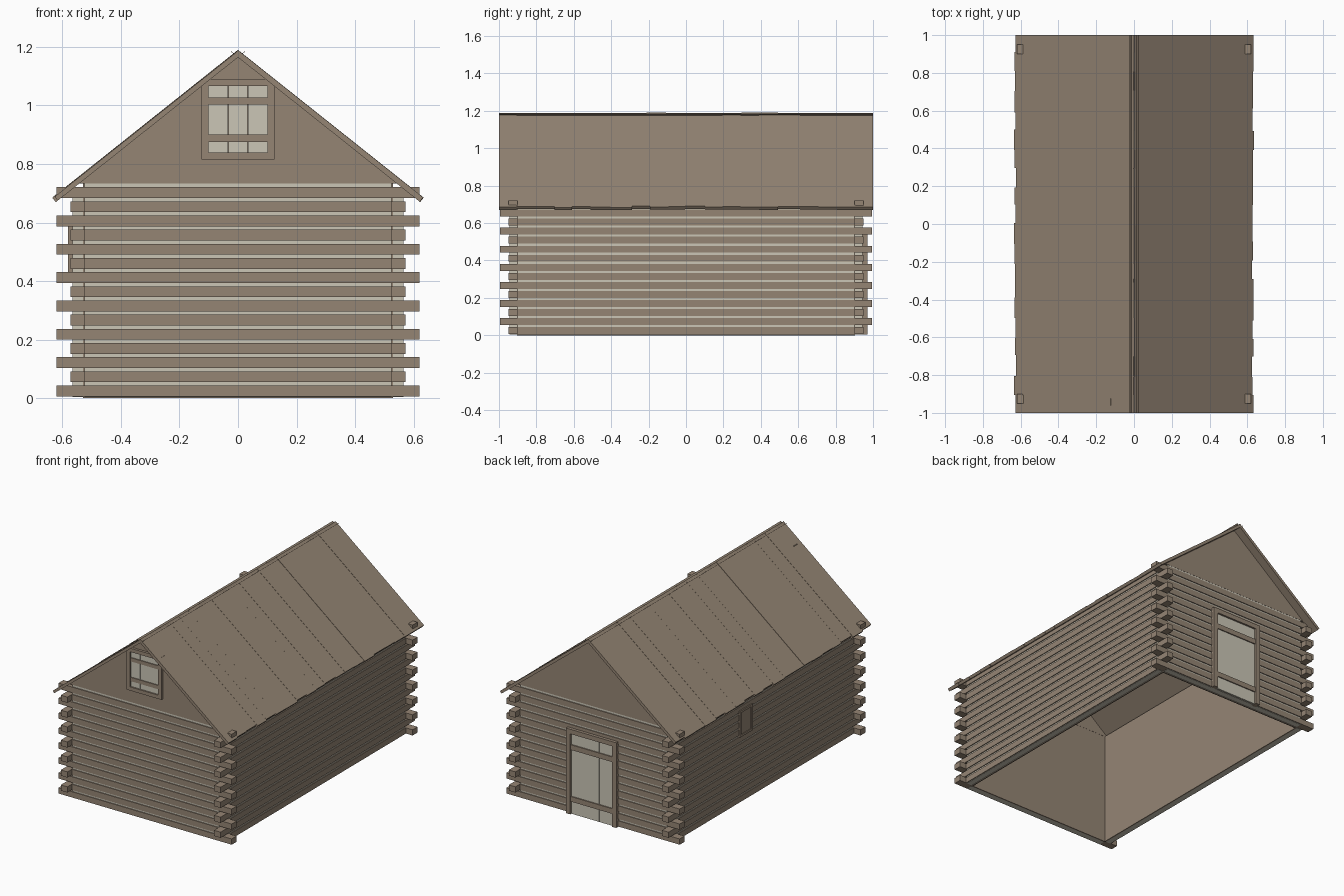
import bpy, bmesh, math, random
from mathutils import Matrix, Vector

random.seed(4)
cube = bpy.data.objects.get("Cube")
if cube:
    bpy.data.objects.remove(cube, do_unlink=True)


def material(name, rgb):
    m = bpy.data.materials.new(name)
    m.use_nodes = True
    m.diffuse_color = (*rgb, 1)
    m.node_tree.nodes["Principled BSDF"].inputs["Base Color"].default_value = (*rgb, 1)
    return m


WOOD = material("weathered_wood", (0.30, 0.235, 0.175))
PALE = material("pale_chinking", (0.60, 0.565, 0.47))


def add_box(bm, x0, x1, y0, y1, z0, z1, frame=Matrix()):
    size = Matrix.Diagonal((x1 - x0, y1 - y0, z1 - z0, 1))
    place = Matrix.Translation(((x0 + x1) / 2, (y0 + y1) / 2, (z0 + z1) / 2))
    bmesh.ops.create_cube(bm, size=1, matrix=frame @ place @ size)


def finish(bm, name, mat):
    bmesh.ops.recalc_face_normals(bm, faces=bm.faces)
    me = bpy.data.meshes.new(name)
    bm.to_mesh(me)
    bm.free()
    me.materials.append(mat)
    ob = bpy.data.objects.new(name, me)
    bpy.context.collection.objects.link(ob)
    return ob


def boxes(name, mat, items, frame=Matrix()):
    bm = bmesh.new()
    for b in items:
        add_box(bm, *b, frame)
    return finish(bm, name, mat)


ROWS, PITCH, FIRST, HALF = 15, 0.0484, 0.0245, 0.0185
IN_X, OUT_X, END_X = 0.525, 0.572, 0.62
IN_Y, OUT_Y, END_Y = 0.90, 0.95, 0.995
TOP = 0.733

# Stacked logs, alternately running past the corners
gable_logs, side_logs = [], []
for i in range(ROWS):
    z = FIRST + i * PITCH
    lx = END_X if i % 2 == 0 else IN_X
    ly = IN_Y if i % 2 == 0 else END_Y
    for s in (-1, 1):
        ya, yb = sorted((s * IN_Y, s * OUT_Y))
        xa, xb = sorted((s * IN_X, s * OUT_X))
        gable_logs.append((-lx, lx, ya, yb, z - HALF, z + HALF))
        side_logs.append((xa, xb, -ly, ly, z - HALF, z + HALF))
boxes("end_wall_logs", WOOD, gable_logs)
boxes("side_wall_logs", WOOD, side_logs)

# Chinking between the logs and flat lining inside
chink, lining = [], []
for s in (-1, 1):
    ya, yb = sorted((s * (IN_Y + 0.004), s * (OUT_Y - 0.006)))
    xa, xb = sorted((s * (IN_X + 0.004), s * (OUT_X - 0.006)))
    chink.append((-IN_X, IN_X, ya, yb, 0.004, TOP))
    chink.append((xa, xb, -IN_Y, IN_Y, 0.004, 0.705))
    ya, yb = sorted((s * (IN_Y - 0.004), s * (IN_Y + 0.004)))
    xa, xb = sorted((s * (IN_X - 0.004), s * (IN_X + 0.004)))
    lining.append((-IN_X, IN_X, ya, yb, 0, TOP))
    lining.append((xa, xb, -IN_Y, IN_Y, 0, TOP))
boxes("chinking", PALE, chink)
boxes("inner_lining", WOOD, lining)

# Triangular gable walls
RIDGE, SLOPE = 1.19, 0.795
PEAK = RIDGE - 0.022
for s, name in ((-1, "front_gable"), (1, "back_gable")):
    bm = bmesh.new()
    hx = (PEAK - TOP) / SLOPE
    tri = [bm.verts.new((x, s * 0.945, z)) for x, z in ((-hx, TOP), (hx, TOP), (0, PEAK))]
    face = bm.faces.new(tri)
    ext = bmesh.ops.extrude_face_region(bm, geom=[face])
    moved = [v for v in ext["geom"] if isinstance(v, bmesh.types.BMVert)]
    bmesh.ops.translate(bm, verts=moved, vec=(0, -s * 0.05, 0))
    finish(bm, name, WOOD)

# Roof planks, slightly uneven in width, length and height
angle = math.atan(SLOPE)
length = 0.635 / math.cos(angle)
COUNT = 20
for s, name in ((1, "left_roof_planks"), (-1, "right_roof_planks")):
    bm = bmesh.new()
    cuts = [-1 + 2 * k / COUNT for k in range(COUNT + 1)]
    cuts[1:-1] = [c + random.uniform(-0.012, 0.012) for c in cuts[1:-1]]
    along = Vector((s * math.cos(angle), 0, -math.sin(angle)))
    normal = Vector((s * math.sin(angle), 0, math.cos(angle)))
    frame = Matrix((along, (0, 1, 0), normal)).transposed().to_4x4()
    frame.translation = (0, 0, RIDGE)
    for a, b in zip(cuts, cuts[1:]):
        end = length - random.uniform(0, 0.012)
        lift = random.uniform(0, 0.003)
        add_box(bm, 0, end, a, b, -0.02, -lift, frame)
    # Wedge closing the joint under the ridge
    add_box(bm, -0.014, 0, -1, 1, -0.02, -0.018, frame)
    finish(bm, name, WOOD)


# Framed openings: local x runs along the wall, local -y faces outwards
def opening(name, frame, hw, z0, z1, rim, depth, bars, panel_mat, sill=True):
    parts = [(-hw, -hw + rim, -depth, 0.02, z0, z1), (hw - rim, hw, -depth, 0.02, z0, z1),
             (-hw + rim, hw - rim, -depth, 0.02, z1 - rim, z1)]
    if sill:
        parts.append((-hw + rim, hw - rim, -depth, 0.02, z0, z0 + rim))
    boxes(name + "_frame", WOOD, parts, frame)
    w = hw - rim
    bottom = z0 + rim if sill else z0
    third = 2 * w / 3
    gap = 0.0005
    boards = [(-w + k * third + gap, -w + (k + 1) * third - gap, -depth * 0.4, 0.0,
               bottom, z1 - rim) for k in range(3)]
    boxes(name + "_boards", panel_mat, boards, frame)
    if bars:
        boxes(name + "_bars", WOOD,
              [(-w, w, -depth * 0.75, 0, a, b) for a, b in bars], frame)


opening("loft_hatch", Matrix.Translation((0, -0.945, 0)), 0.125, 0.815, 1.09, 0.024,
        0.016, ((0.875, 0.90), (1.003, 1.027)), PALE)
back = Matrix.Translation((0, 0.95, 0)) @ Matrix.Rotation(math.pi, 4, "Z")
opening("back_door", back, 0.18, 0.004, 0.555, 0.03, 0.02,
        ((0.085, 0.118), (0.42, 0.453)), PALE, sill=False)
side = Matrix.Translation((-0.572, 0.21, 0)) @ Matrix.Rotation(-math.pi / 2, 4, "Z")
opening("side_shutter", side, 0.065, 0.43, 0.60, 0.014, 0.008, (), WOOD)
